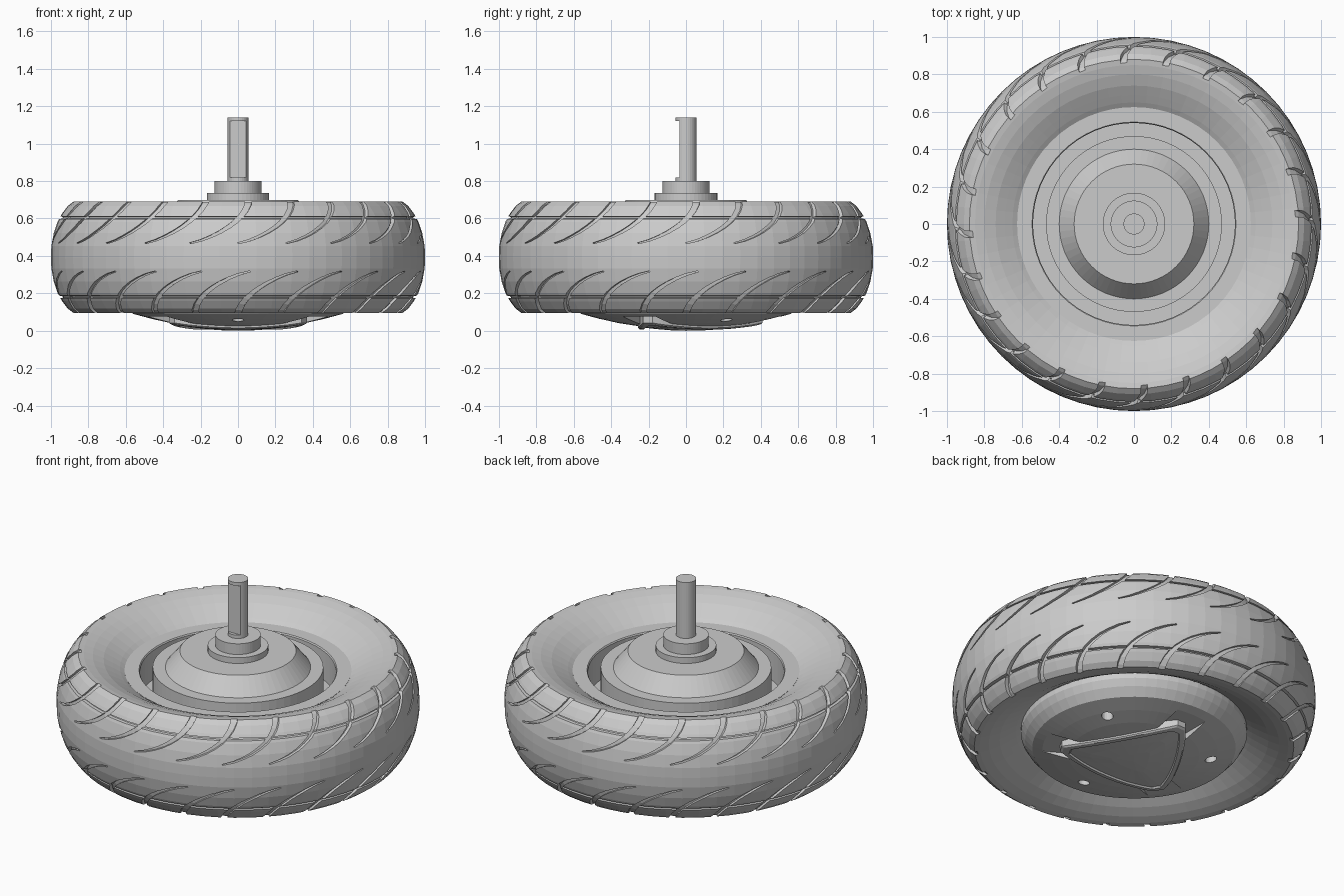
import bpy, bmesh
from math import sin, cos, pi, radians

if "Cube" in bpy.data.objects:
    bpy.data.objects.remove(bpy.data.objects["Cube"])

MID = 0.3925          # height of the tyre's middle plane


def finish(name, bm):
    bmesh.ops.remove_doubles(bm, verts=bm.verts, dist=1e-5)
    bmesh.ops.recalc_face_normals(bm, faces=bm.faces)
    me = bpy.data.meshes.new(name)
    bm.to_mesh(me)
    bm.free()
    ob = bpy.data.objects.new(name, me)
    bpy.context.collection.objects.link(ob)
    return ob


def lathe(name, pts, n=64, closed=False):
    """Spin an (r, z) profile around the z axis."""
    bm = bmesh.new()
    rings = [[bm.verts.new((r * cos(2 * pi * i / n), r * sin(2 * pi * i / n), z))
              for r, z in pts] for i in range(n)]
    count = len(pts) if closed else len(pts) - 1
    for i in range(n):
        a, b = rings[i], rings[(i + 1) % n]
        for j in range(count):
            k = (j + 1) % len(pts)
            bm.faces.new((a[j], b[j], b[k], a[k]))
    return finish(name, bm)


def interp(table, x):
    for (x0, y0), (x1, y1) in zip(table, table[1:]):
        if x <= x1:
            break
    return y0 + (y1 - y0) * (x - x0) / (x1 - x0)


def cut(ob, cutter):
    m = ob.modifiers.new("cut", 'BOOLEAN')
    m.operation, m.solver, m.object = 'DIFFERENCE', 'EXACT', cutter
    bpy.context.view_layer.objects.active = ob
    bpy.ops.object.modifier_apply(modifier=m.name)
    bpy.data.objects.remove(cutter)


def add_box(bm, lo, hi, angle=0.0):
    vs = bmesh.ops.create_cube(bm, size=1)['verts']
    for v in vs:
        x, y, z = [(l + h) / 2 + c * (h - l) for l, h, c in zip(lo, hi, v.co)]
        v.co = (x * cos(angle) - y * sin(angle), x * sin(angle) + y * cos(angle), z)


# Tyre: half profile mirrored about the middle plane, with a thin ring groove
tread = [(0, 1.0), (.06, .998), (.13, .985), (.19, .965), (.235, .94), (.275, .91), (.2975, .88)]
half = [(1.0, 0), (.998, .06), (.985, .13), (.965, .19), (.957, .205), (.940, .207), (.935, .216),
        (.950, .218), (.94, .235), (.91, .275), (.88, .2975),
        (.85, .293), (.80, .280), (.74, .256), (.69, .228), (.65, .205), (.62, .185), (.58, .17)]
profile = [(r, MID + h) for r, h in half] + [(r, MID - h) for r, h in half[:0:-1]]
tyre = lathe("tyre", profile, 64, closed=True)

# Tread slashes: tapered crescents on both shoulders
SLASHES, STEPS = 24, 9
bm = bmesh.new()
for side in (1, -1):
    for k in range(SLASHES):
        base = 2 * pi * (k + (0.25 if side < 0 else 0)) / SLASHES
        prev = None
        for s in range(STEPS + 1):
            t = s / STEPS
            h = .075 + .24 * t ** 1.25
            ang = base + side * .33 * (1 - (1 - t) ** 1.7)
            w = .003 + .018 * t
            rad = interp(tread, h)
            dh = w * (1 - t) * .8
            ring = []
            for dr, sg in ((-.02, -1), (.06, -1), (.06, 1), (-.02, 1)):
                r, a = rad + dr, ang + side * sg * w
                ring.append(bm.verts.new((r * cos(a), r * sin(a), MID + side * (h - sg * dh))))
            if prev:
                for i in range(4):
                    j = (i + 1) % 4
                    bm.faces.new((prev[i], prev[j], ring[j], ring[i]))
            else:
                bm.faces.new(ring)
            prev = ring
        bm.faces.new(prev[::-1])
cut(tyre, finish("slash_cutter", bm))

# Rim ring and groove, motor drum with conical shoulder
lathe("rim", [(.625, .42), (.625, .582), (.545, .582), (.54, .575), (.54, .40), (.40, .40)], 64)
lathe("motor_drum", [(.47, .38), (.47, .60), (.40, .60), (.32, .70), (0, .70)], 64)

# Collars and axle
lathe("axle_collar", [(.167, .69), (.167, .735), (.125, .735), (.125, .80), (0, .80)], 48)
axle = lathe("axle", [(0, .70), (.056, .70), (.056, 1.14), (0, 1.14)], 32)
bm = bmesh.new()
add_box(bm, (-.2, -.2, .82), (.2, -.036, 1.12))
cut(axle, finish("flat_cutter", bm))

# Domed underside cover with three bolt holes and three shallow channels
dome = [(0, .012), (.12, .014), (.25, .024), (.36, .041), (.46, .063), (.56, .09)]
cover = lathe("hub_cover", [(0, .3), (.622, .3), (.622, .175), (.60, .135)]
              + dome[::-1], 64)
bm = bmesh.new()
for k in range(3):
    a = radians(30 + 120 * k)
    vs = bmesh.ops.create_cone(bm, cap_ends=True, segments=20, radius1=.032, radius2=.032,
                               depth=.3)['verts']
    bmesh.ops.translate(bm, verts=vs, vec=(.43 * cos(a), .43 * sin(a), 0))
    add_box(bm, (.30, -.10, -.1), (.53, .10, .075), a + pi / 3)
cut(cover, finish("cover_cutter", bm))

# Raised three-cornered panel following the dome, with a lip around a sunken centre
outline = []
tips = [(.41 * cos(radians(90 + 120 * k + d)), .41 * sin(radians(90 + 120 * k + d)))
        for k in range(3) for d in (-4, 4)]
for i in range(6):
    (x0, y0), (x1, y1) = tips[i], tips[(i + 1) % 6]
    n = 10 if i % 2 else 1
    for s in range(n):
        t = s / n
        bulge = 1 + (.12 * 4 * t * (1 - t) if n > 1 else 0)
        outline.append(((x0 + (x1 - x0) * t) * bulge, (y0 + (y1 - y0) * t) * bulge))
bm = bmesh.new()
prev = None
for scale, lift in ((1, -.04), (1, .010), (.97, .016), (.88, .016), (.86, .006), (.6, .008),
                    (.3, .011), (0, .012)):
    ring = []
    for x, y in outline:
        x, y = x * scale, y * scale
        ring.append(bm.verts.new((x, y, max(0, interp(dome, (x * x + y * y) ** .5) - lift))))
    if prev:
        for i in range(len(ring)):
            j = (i + 1) % len(ring)
            bm.faces.new((prev[i], prev[j], ring[j], ring[i]))
    prev = ring
finish("cover_panel", bm)
